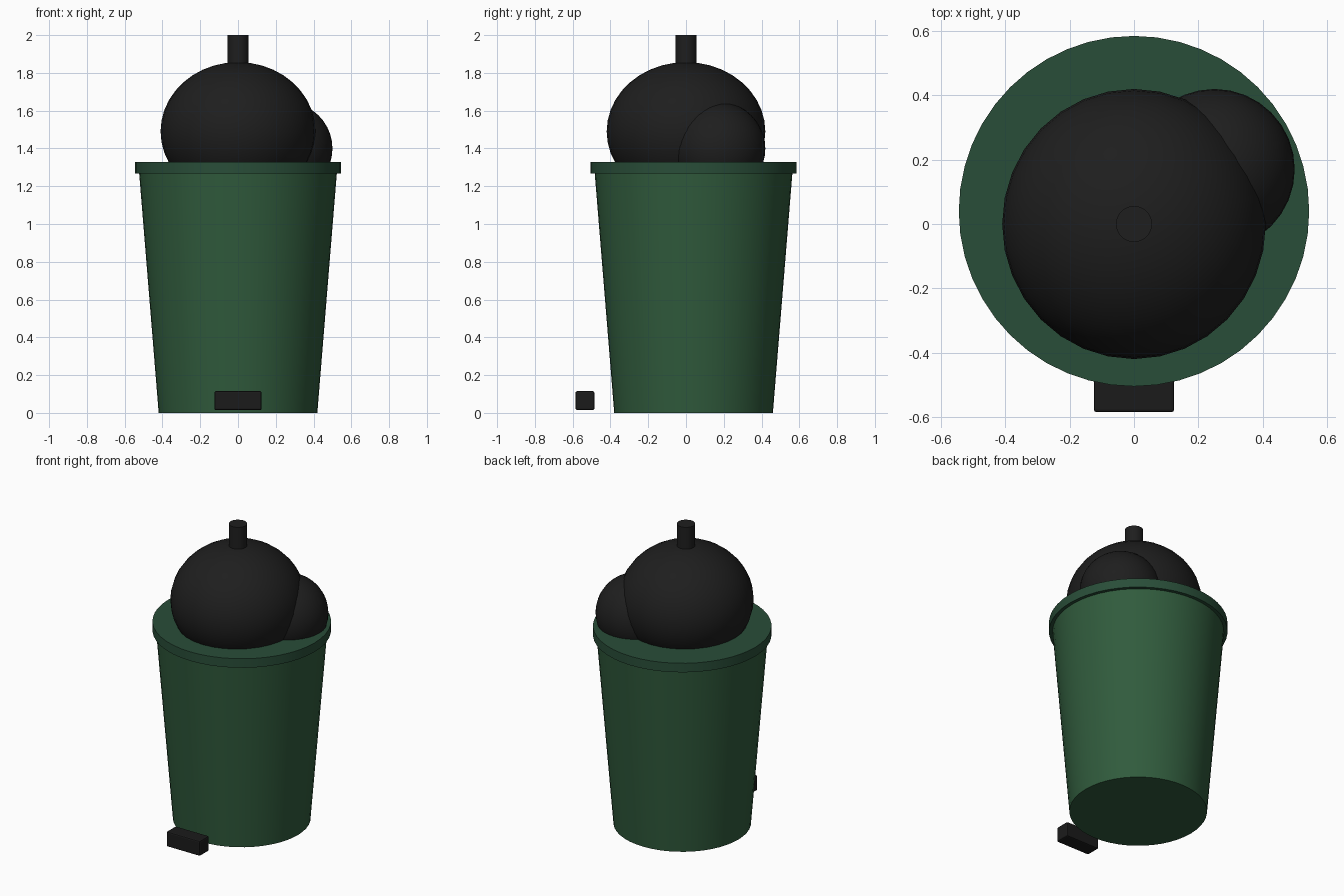
import bpy, math

if "Cube" in bpy.data.objects:
    bpy.data.objects.remove(bpy.data.objects["Cube"])

BIN_Y = 0.04  # the bin sits slightly behind the pedal


def material(name, rgb):
    m = bpy.data.materials.new(name)
    m.diffuse_color = (*rgb, 1)
    m.use_nodes = True
    m.node_tree.nodes["Principled BSDF"].inputs["Base Color"].default_value = m.diffuse_color
    return m


green = material("bin_green", (0.03, 0.105, 0.046))
dark_green = material("rim_green", (0.022, 0.075, 0.04))
black = material("bag_black", (0.013, 0.013, 0.013))
pedal_black = material("pedal_black", (0.011, 0.011, 0.011))


def finish(name, mat, smooth=True):
    ob = bpy.context.object
    ob.name = name
    ob.data.materials.append(mat)
    bpy.ops.object.transform_apply(location=False, rotation=False, scale=True)
    if smooth:
        bpy.ops.object.shade_smooth_by_angle(angle=math.radians(35))
    return ob


def tapered(name, mat, r1, r2, z1, z2, y=0, sides=48):
    bpy.ops.mesh.primitive_cone_add(vertices=sides, radius1=r1, radius2=r2,
                                    depth=z2 - z1, location=(0, y, (z1 + z2) / 2))
    return finish(name, mat)


def bag(name, centre, radii):
    bpy.ops.mesh.primitive_uv_sphere_add(segments=32, ring_count=20, radius=1,
                                         location=centre)
    bpy.context.object.scale = radii
    return finish(name, black)


# Bin body and rim
tapered("bin_body", green, 0.42, 0.525, 0, 1.29, BIN_Y)
tapered("bin_rim", dark_green, 0.545, 0.545, 1.267, 1.328, BIN_Y)

# Rubbish bags bulging out of the top
bag("large_bag", (0, 0, 1.49), (0.41, 0.42, 0.367))
bag("small_bag", (0.25, 0.17, 1.4), (0.25, 0.25, 0.247))
tapered("bag_knot", black, 0.056, 0.056, 1.8, 2.0, sides=24)

# Foot pedal
bpy.ops.mesh.primitive_cube_add(size=1, location=(0, -0.535, 0.065))
bpy.context.object.scale = (0.25, 0.1, 0.1)
pedal = finish("foot_pedal", pedal_black, smooth=False)
bevel = pedal.modifiers.new("soft_edges", "BEVEL")
bevel.width = 0.008
bevel.segments = 2
